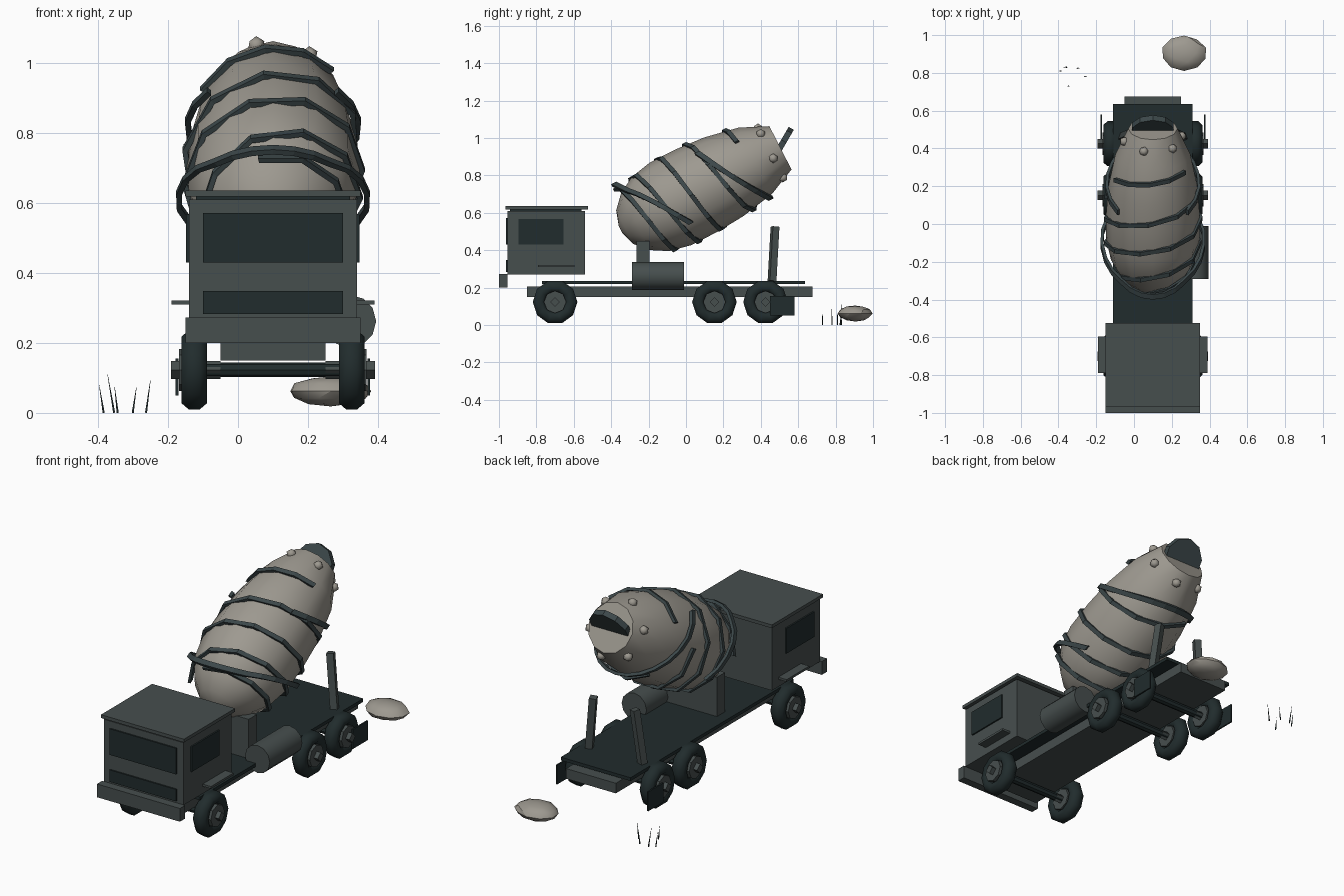
import bpy, bmesh, math, random
from mathutils import Matrix, Vector

if "Cube" in bpy.data.objects:
    bpy.data.objects.remove(bpy.data.objects["Cube"])
random.seed(4)
CX = 0.10  # truck centre line


def material(name, rgb):
    m = bpy.data.materials.new(name)
    m.use_nodes = True
    m.diffuse_color = (*rgb, 1)
    m.node_tree.nodes["Principled BSDF"].inputs["Base Color"].default_value = (*rgb, 1)
    return m


STONE = material("pale stone", (0.34, 0.32, 0.28))
SLATE = material("slate grey", (0.062, 0.077, 0.076))
BAND = material("blue slate", (0.045, 0.064, 0.068))
DARK = material("dark teal", (0.015, 0.025, 0.026))


def finish(bm, name, mat, smooth=0):
    bmesh.ops.recalc_face_normals(bm, faces=bm.faces[:])
    me = bpy.data.meshes.new(name)
    bm.to_mesh(me)
    bm.free()
    me.materials.append(mat)
    ob = bpy.data.objects.new(name, me)
    bpy.context.collection.objects.link(ob)
    if smooth:
        bpy.ops.object.select_all(action='DESELECT')
        ob.select_set(True)
        bpy.context.view_layer.objects.active = ob
        bpy.ops.object.shade_smooth_by_angle(angle=math.radians(smooth))
    return ob


def box(name, mat, x, y, z):
    """Box from (low, high) pairs on each axis."""
    bm = bmesh.new()
    bmesh.ops.create_cube(bm, size=1)
    for v in bm.verts:
        v.co = Vector([(a + b) / 2 + c * (b - a) for (a, b), c in zip((x, y, z), v.co)])
    return finish(bm, name, mat)


def centred(name, mat, half, y, z):
    return box(name, mat, (CX - half, CX + half), y, z)


def cylinder(name, mat, p, q, r, sides, smooth=0, r2=None):
    p, q = Vector(p), Vector(q)
    rot = (q - p).to_track_quat('Z', 'Y').to_matrix().to_4x4()
    bm = bmesh.new()
    bmesh.ops.create_cone(bm, cap_ends=True, segments=sides, radius1=r,
                          radius2=r if r2 is None else r2, depth=(q - p).length,
                          matrix=Matrix.Translation((p + q) / 2) @ rot)
    return finish(bm, name, mat, smooth)


def ball(name, mat, centre, radii, level, smooth=0, jitter=0):
    bm = bmesh.new()
    bmesh.ops.create_icosphere(bm, subdivisions=level, radius=1)
    for v in bm.verts:
        k = 1 - random.random() * jitter
        v.co = Vector([c + s * k * r for c, s, r in zip(centre, v.co, radii)])
    return finish(bm, name, mat, smooth)


def loft(name, mat, rings, close_loop, smooth=0):
    """Skin a list of rings of points, capped or joined end to end."""
    bm = bmesh.new()
    rows = [[bm.verts.new(p) for p in ring] for ring in rings]
    pairs = list(zip(rows, rows[1:]))
    if close_loop:
        pairs.append((rows[-1], rows[0]))
    else:
        bm.faces.new(rows[0])
        bm.faces.new(rows[-1])
    n = len(rows[0])
    for a, b in pairs:
        for i in range(n):
            bm.faces.new((a[i], a[(i + 1) % n], b[(i + 1) % n], b[i]))
    return finish(bm, name, mat, smooth)


# Cab
centred("cab", SLATE, 0.24, (-0.955, -0.54), (0.27, 0.61))
centred("cab_roof", SLATE, 0.25, (-0.965, -0.525), (0.618, 0.636))
centred("roof_seal", DARK, 0.22, (-0.94, -0.56), (0.605, 0.62))
centred("bumper", SLATE, 0.25, (-1.0, -0.955), (0.2, 0.272))
centred("windshield", DARK, 0.2, (-0.963, -0.954), (0.43, 0.572))
centred("grille", DARK, 0.2, (-0.963, -0.954), (0.283, 0.348))

# Chassis and deck
centred("chassis", SLATE, 0.15, (-0.85, 0.675), (0.15, 0.205))
centred("deck", DARK, 0.21, (-0.77, 0.635), (0.218, 0.236))
centred("drum_pedestal", SLATE, 0.15, (-0.265, -0.195), (0.236, 0.45))
cylinder("side_tank", SLATE, (0.32, -0.29, 0.262), (0.32, -0.01, 0.262), 0.075, 12, 40)


# Wheels
def wheel(name, s, y):
    z = 0.123
    at = lambda d: (CX + s * d, y, z)
    rings = []
    for i in range(10):
        a = math.tau * (i + 0.5) / 10
        ring = []
        for j in range(8):
            b = math.tau * (j + 0.5) / 8
            r = 0.086 + 0.036 * math.cos(b)
            ring.append((CX + s * 0.225 + 0.04 * math.sin(b),
                         y + r * math.sin(a), z + r * math.cos(a)))
        rings.append(ring)
    loft(name + "_tyre", DARK, rings, True, 50)
    cylinder(name + "_rim", SLATE, at(0.19), at(0.268), 0.06, 8, 30)
    cylinder(name + "_hub", SLATE, at(0.15), at(0.292), 0.026, 4)


for label, y in (("front", -0.70), ("middle", 0.152), ("rear", 0.425)):
    for side, s in (("left", 1), ("right", -1)):
        wheel(f"{label}_{side}", s, y)
    cylinder(label + "_axle", DARK, (CX - 0.2, y, 0.123), (CX + 0.2, y, 0.123), 0.021, 8, 40)

# Parts mirrored on both sides
for side, s in (("left", 1), ("right", -1)):
    def span(a, b):
        return tuple(sorted((CX + s * a, CX + s * b)))
    box(side + "_window", DARK, span(0.239, 0.248), (-0.895, -0.655), (0.43, 0.567))
    box(side + "_step", SLATE, span(0.235, 0.29), (-0.79, -0.595), (0.31, 0.322))
    box(side + "_mud_flap", DARK, span(0.27, 0.278), (0.45, 0.58), (0.05, 0.155))
    cylinder(side + "_rear_post", SLATE, (CX + s * 0.16, 0.46, 0.235),
             (CX + s * 0.125, 0.476, 0.525), 0.026, 4)

# Drum, laid out along a tilted axis with t = 0 at the mouth
TILT = math.radians(27)
MOUTH = Vector((CX, 0.505, 0.947))
AXIS = Vector((0, math.cos(TILT), math.sin(TILT)))
UP = Vector((0, -math.sin(TILT), math.cos(TILT)))
SIDE = Vector((1, 0, 0))
PROFILE = [(-0.96, 0.02), (-0.935, 0.1), (-0.87, 0.17), (-0.78, 0.222), (-0.66, 0.247),
           (-0.5, 0.247), (-0.34, 0.235), (-0.15, 0.198), (0, 0.13)]


def on_drum(t, a, r):
    return MOUTH + AXIS * t + (SIDE * math.sin(a) + UP * math.cos(a)) * r


def drum_radius(t):
    for (t0, r0), (t1, r1) in zip(PROFILE, PROFILE[1:]):
        if t <= t1:
            return r0 + (r1 - r0) * (t - t0) / (t1 - t0)
    return PROFILE[-1][1]


loft("drum", STONE, [[on_drum(t, math.tau * i / 12, r) for i in range(12)]
                     for t, r in PROFILE], False, 40)


# Bands wound round the drum
def band(name, path, steps, low, high, lift, width=0.015):
    rings = []
    for i in range(steps + 1):
        a = low + (high - low) * i / steps
        t = path(a)
        r = max(drum_radius(t), 0.2) + lift
        rings.append([on_drum(t + dt, a, r + dr) for dt, dr in
                      ((-width, -0.008), (width, -0.008), (width, 0.008), (-width, 0.008))])
    loft(name, BAND, rings, False)


quarter = math.pi / 2
band("spiral_band_a", lambda a: -0.81 + 0.27 * (a - quarter) / math.tau, 18,
     -0.2, 1.75 * math.tau, 0.008, 0.012)
band("spiral_band_b", lambda a: -0.69 + 0.33 * (a - quarter) / math.tau, 18,
     -quarter, 1.6 * math.tau, 0.008, 0.012)
band("lower_hoop", lambda a: -0.70 - 0.18 * math.cos(a), 16, -2.1, 2.1, 0.03)
band("upper_hoop", lambda a: -0.31 - 0.14 * math.cos(a), 16, 0.8, math.tau - 0.8, 0.014)
band("top_band", lambda a: -0.22 + 0.03 * a, 4, -1.1, 0.9, 0.008, 0.012)

# Mouth plate and studs
lean = Vector((0, 0.86, -0.5)) * 0.016
hinge = MOUTH + Vector((0, 0, 0.005))
cylinder("mouth_plate", BAND, hinge - lean, hinge + lean, 0.115, 10)
for i in range(6):
    ball(f"mouth_stud_{i + 1}", STONE, on_drum(-0.06, math.radians(60 * i - 18), 0.155),
         (0.026,) * 3, 1, 60)

# Ground details
ball("boulder", STONE, (0.265, 0.905, 0.062), (0.122, 0.095, 0.044), 2, 30, 0.06)
blades = [(-0.385, 0.81, -0.012, 0.08), (-0.355, 0.83, -0.018, 0.11), (-0.345, 0.73, -0.008, 0.075),
          (-0.3, 0.825, 0.01, 0.075), (-0.262, 0.78, 0.012, 0.095)]
for i, (x, y, dx, h) in enumerate(blades):
    cylinder(f"grass_blade_{i + 1}", DARK, (x, y, 0), (x + dx, y, h), 0.004, 3, 0, 0.0005)
